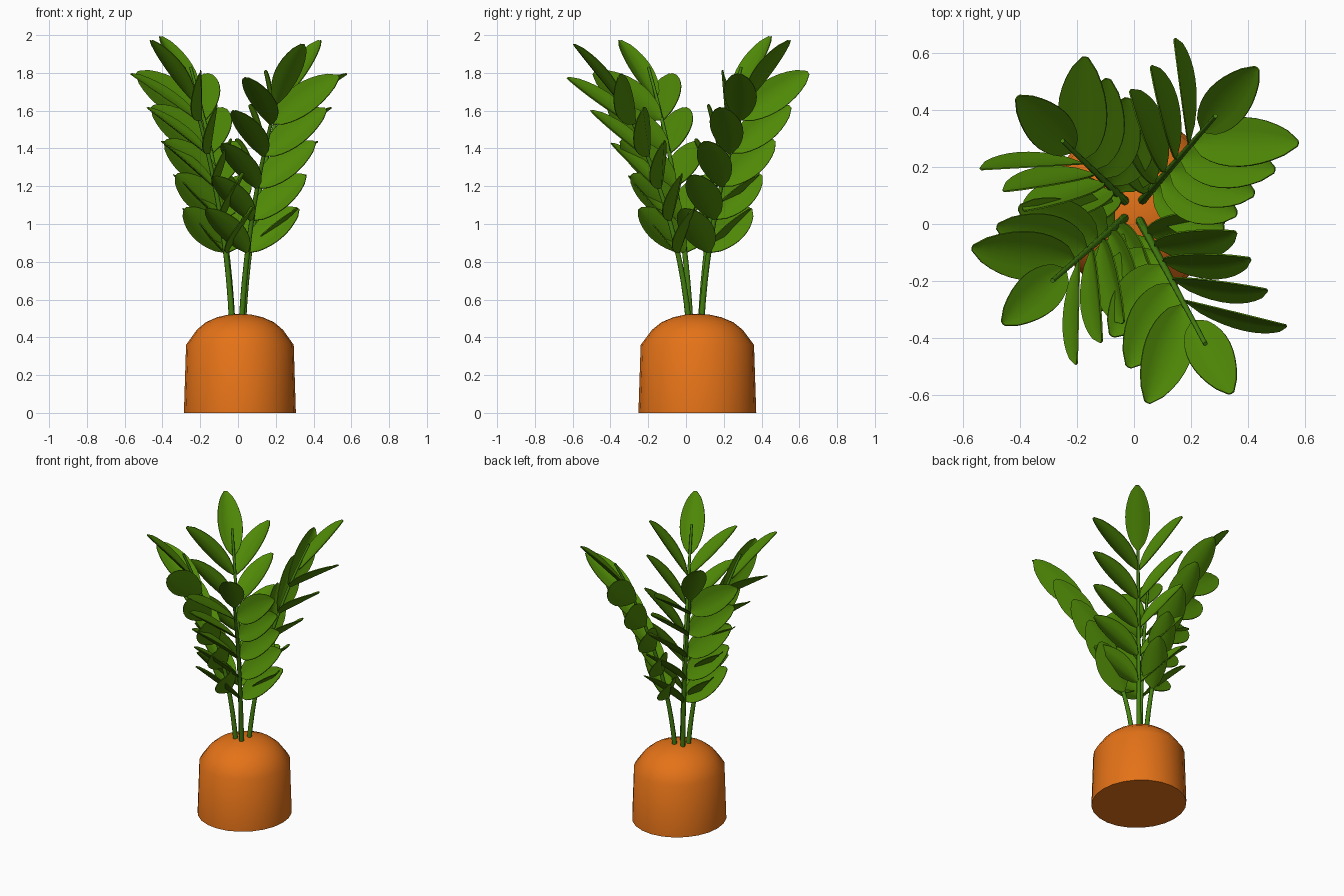
import bpy, bmesh, math
from mathutils import Vector

if "Cube" in bpy.data.objects:
    bpy.data.objects.remove(bpy.data.objects["Cube"])


def material(name, rgb):
    m = bpy.data.materials.new(name)
    m.diffuse_color = (*rgb, 1)
    m.use_nodes = True
    m.node_tree.nodes["Principled BSDF"].inputs["Base Color"].default_value = m.diffuse_color
    return m


TERRACOTTA = material("terracotta orange", (0.78, 0.17, 0.009))
LEAF = material("leaf green", (0.078, 0.25, 0.002))
STEM = material("stem green", (0.06, 0.22, 0.005))


def add_mesh(name, bm, mat, angle):
    me = bpy.data.meshes.new(name)
    bm.to_mesh(me)
    bm.free()
    me.materials.append(mat)
    ob = bpy.data.objects.new(name, me)
    bpy.context.collection.objects.link(ob)
    bpy.ops.object.select_all(action='DESELECT')
    ob.select_set(True)
    bpy.context.view_layer.objects.active = ob
    bpy.ops.object.shade_smooth_by_angle(angle=math.radians(angle))
    return ob


# Pot: lathed profile with a domed top
def build_pot():
    profile = [(0.312, 0), (0.3, 0.36), (0.24, 0.44), (0.19, 0.48),
               (0.125, 0.507), (0.06, 0.521)]
    n = 24
    bm = bmesh.new()
    rings = [[bm.verts.new((0.01 + 0.95 * r * math.cos(2 * math.pi * i / n),
                            0.06 + r * math.sin(2 * math.pi * i / n), z))
              for i in range(n)] for r, z in profile]
    for a, b in zip(rings, rings[1:]):
        for i in range(n):
            j = (i + 1) % n
            bm.faces.new((a[i], a[j], b[j], b[i]))
    bm.faces.new(rings[0][::-1])
    top = bm.verts.new((0.01, 0.06, 0.525))
    for i in range(n):
        bm.faces.new((rings[-1][i], rings[-1][(i + 1) % n], top))
    add_mesh("pot", bm, TERRACOTTA, 40)


# Leaf: folded oblong blade from base to tip, facing the given normal
def add_leaf(bm, base, tip, normal, half):
    d = tip - base
    axis = d.normalized()
    n = (normal - axis * normal.dot(axis)).normalized()
    w = axis.cross(n)
    steps, cross = 10, (-1, -0.55, 0, 0.55, 1)
    rows = []
    for i in range(steps + 1):
        u = i / steps
        hw = 0.01 + half * max(0, math.sin(math.pi * u ** 0.95)) ** 0.68
        rows.append([bm.verts.new(base + d * u + w * hw * v
                     + n * (0.024 * abs(v) * hw / half - 0.012))
                     for v in cross])
    for a, b in zip(rows, rows[1:]):
        for k in range(len(cross) - 1):
            bm.faces.new((a[k], a[k + 1], b[k + 1], b[k]))


# Frond: curved stem, five opposite leaf pairs and one end leaf
def build_frond(label, azimuth, bend, tip_r, tip_z, drop, spread):
    a = math.radians(azimuth)
    out = Vector((math.cos(a), math.sin(a), 0))
    side = Vector((out.y, -out.x, 0))
    up = Vector((0, 0, 1))

    def local(r, s, z):
        return out * r + side * s + up * z

    def stem_at(z):
        u = (z - 0.52) / 1.31
        r = 0.045 + bend * (0.12 * u + 0.26 * u * u)
        return Vector((0, 0.05, 0)) + local(r, 0, z)

    cu = bpy.data.curves.new(label + "_stem", 'CURVE')
    cu.dimensions = '3D'
    cu.bevel_depth = 0.016
    cu.bevel_resolution = 2
    cu.use_fill_caps = True
    cu.materials.append(STEM)
    sp = cu.splines.new('POLY')
    count = 14
    sp.points.add(count - 1)
    for i, p in enumerate(sp.points):
        t = i / (count - 1)
        p.co = (*stem_at(0.49 + (1.34 - drop) * t), 1)
        p.radius = 1 - 0.5 * t
    ob = bpy.data.objects.new(label + "_stem", cu)
    bpy.context.collection.objects.link(ob)

    bm = bmesh.new()
    for i in range(5):
        t = i / 4
        base = stem_at(0.86 + (0.70 - drop) * t)
        reach = 0.055 + 0.185 * t ** 1.3
        # one side lies flatter, the other stands upright
        flat = local(-0.43 + 0.17 * t, -0.62, 0.66 + 0.06 * t)
        upright = local(0.58 + 0.04 * t, 0.72, 0.4 - 0.12 * t)
        rise = 0.23 + 0.015 * t
        add_leaf(bm, base, base + local(reach, spread, rise), flat, 0.078)
        add_leaf(bm, base, base + local(reach, -spread, rise), upright, 0.078)
    base = stem_at(1.67 - drop)
    tip = Vector((0, 0.05, 0)) + local(tip_r, 0, tip_z)
    add_leaf(bm, base, tip, local(-0.7, 0, 0.7), 0.068)
    bmesh.ops.recalc_face_normals(bm, faces=bm.faces)
    bmesh.ops.solidify(bm, geom=bm.faces[:], thickness=0.005)
    bmesh.ops.recalc_face_normals(bm, faces=bm.faces)
    add_mesh(label + "_leaves", bm, LEAF, 45)


build_pot()
build_frond("back_right", 49, 1.03, 0.65, 1.98, 0.0, 0.275)
build_frond("back_left", 136, 0.8, 0.56, 2.0, 0.0, 0.26)
build_frond("front_left", 221, 0.88, 0.60, 1.98, 0.0, 0.265)
build_frond("front_right", 298, 1.32, 0.72, 1.96, 0.02, 0.27)
